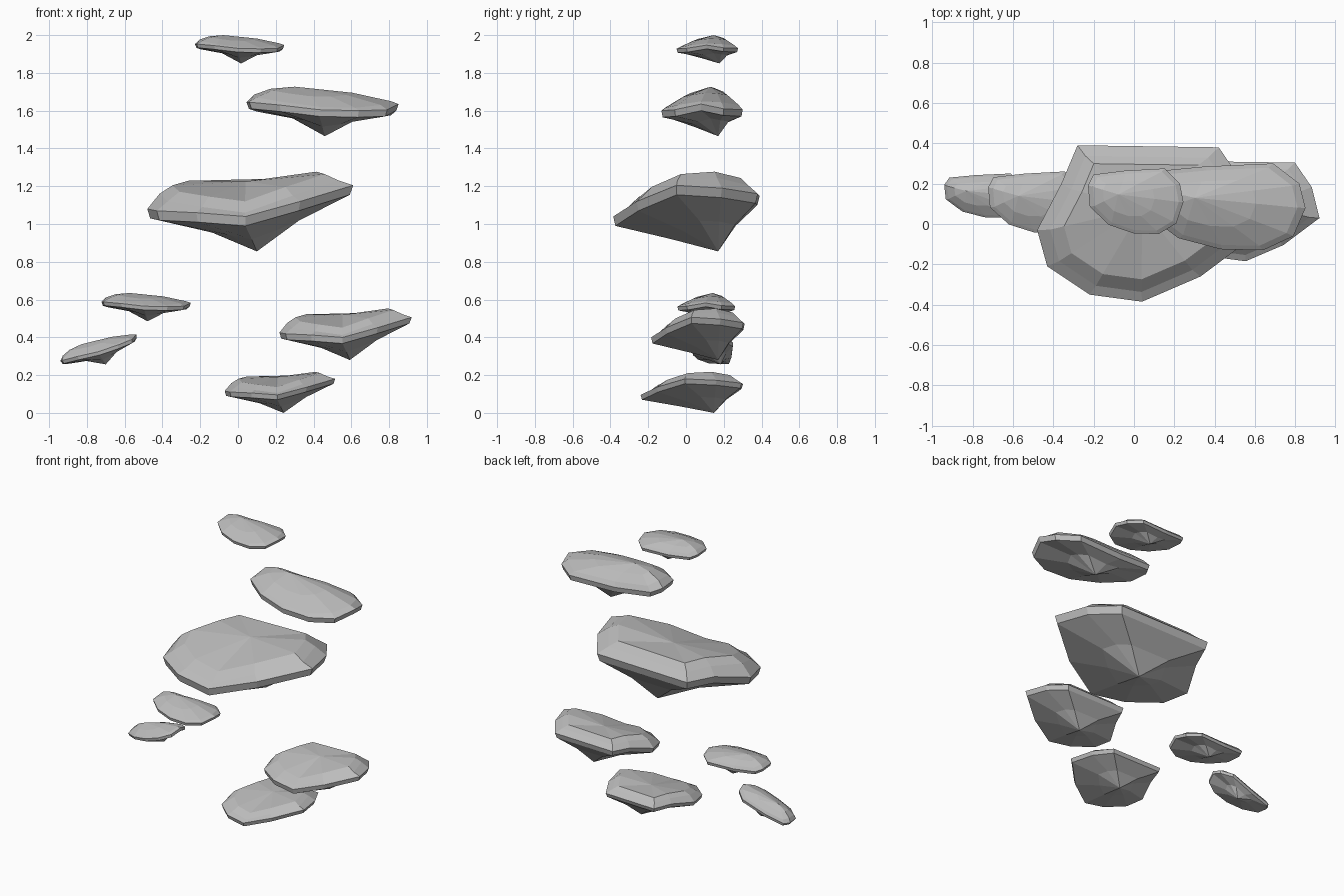
import bpy, bmesh, math
from mathutils import Vector

cube = bpy.data.objects.get("Cube")
if cube:
    bpy.data.objects.remove(cube)

stone = bpy.data.materials.new("grey stone")
stone.use_nodes = True
GREY = (0.5, 0.5, 0.5, 1)
stone.diffuse_color = GREY
stone.node_tree.nodes["Principled BSDF"].inputs["Base Color"].default_value = GREY


def slab_mesh(name, rim_rows, top, tip, drop, inset, crest_at, bulge, hollow):
    """Faceted slab with a bevelled rim, low crown and pointed underside; origin at the point.

    Each rim row holds x, y, height of the rim and height of the bevel's inner edge."""
    top, tip = Vector(top), Vector(tip)
    rim = [Vector(row[:3]) for row in rim_rows]
    mid = sum(rim, Vector()) / len(rim)

    def inward(p, amount, z):
        q = p.lerp(mid, amount)
        return Vector((q.x, q.y, z))

    def neck_point(p):
        # The flanks are hollow, the front and back run straight
        side = abs(p.x - tip.x) / (p - tip).xy.length
        return p.lerp(tip, .55) + Vector((0, 0, hollow * side))

    upper = [inward(p, inset, row[3]) for p, row in zip(rim, rim_rows)]
    crest = [p.lerp(top, crest_at) + Vector((0, 0, bulge)) for p in upper]
    lower = [inward(p, .03, p.z - drop) for p in rim]
    neck = [neck_point(p) for p in lower]

    bm = bmesh.new()
    rings = [[bm.verts.new(p - tip) for p in ring]
             for ring in (crest, upper, rim, lower, neck)]
    crown, point = bm.verts.new(top - tip), bm.verts.new((0, 0, 0))
    n = len(rim)
    for i in range(n):
        j = (i + 1) % n
        bm.faces.new((crown, rings[0][i], rings[0][j]))
        for a, b in zip(rings, rings[1:]):
            bm.faces.new((a[i], b[i], b[j], a[j]))
        bm.faces.new((rings[-1][i], point, rings[-1][j]))
    bmesh.ops.recalc_face_normals(bm, faces=bm.faces)
    mesh = bpy.data.meshes.new(name)
    bm.to_mesh(mesh)
    bm.free()
    mesh.materials.append(stone)
    return mesh


# Swept form: one end kicks up
swept = slab_mesh(
    "swept_slab",
    [(-.28, .39, 1.15, 1.19), (-.36, .2, 1.14, 1.19), (-.48, -.03, 1.08, 1.16),
     (-.43, -.21, 1.07, 1.12), (-.22, -.35, 1.06, 1.09), (.04, -.385, 1.04, 1.06),
     (.33, -.26, 1.12, 1.15), (.61, -.05, 1.205, 1.23), (.55, .19, 1.19, 1.245),
     (.42, .38, 1.16, 1.205)],
    top=(.04, .08, 1.225), tip=(.1, .17, .855), drop=.05, inset=.13,
    crest_at=.15, bulge=.035, hollow=.03)

# Domed form: level rim with a low dome
domed = slab_mesh(
    "domed_slab",
    [(.09, .26, 1.63, 1.66), (.045, .19, 1.645, 1.685), (.06, .05, 1.645, 1.67),
     (.22, -.07, 1.63, 1.645), (.43, -.125, 1.605, 1.62), (.64, -.13, 1.6, 1.615),
     (.79, -.06, 1.605, 1.63), (.85, .08, 1.635, 1.65), (.82, .2, 1.61, 1.645),
     (.69, .3, 1.605, 1.63), (.35, .285, 1.605, 1.635)],
    top=(.3, .13, 1.727), tip=(.46, .17, 1.465), drop=.035, inset=.1,
    crest_at=.4, bulge=.014, hollow=.035)


def place(name, mesh, point, scale, tilt=0):
    """Set a slab with its lower point at the given spot."""
    ob = bpy.data.objects.new(name, mesh)
    ob.location, ob.scale = point, scale
    ob.rotation_euler.y = math.radians(tilt)
    bpy.context.collection.objects.link(ob)


place("large_slab", swept, (.1, .17, .855), (1, 1, 1))
place("right_slab", swept, (.592, .17, .28), (.642, .639, .647))
place("bottom_slab", swept, (.241, .148, 0), (.537, .7, .515))
place("upper_slab", domed, (.46, .17, 1.465), (1, 1, 1))
place("top_slab", domed, (.016, .177, 1.85), (.5875, .756, .572))
place("small_slab", domed, (-.479, .168, .485), (.5875, .71, .572))
place("tilted_slab", domed, (-.7, .184, .257), (.53, .51, .55), tilt=-20)
